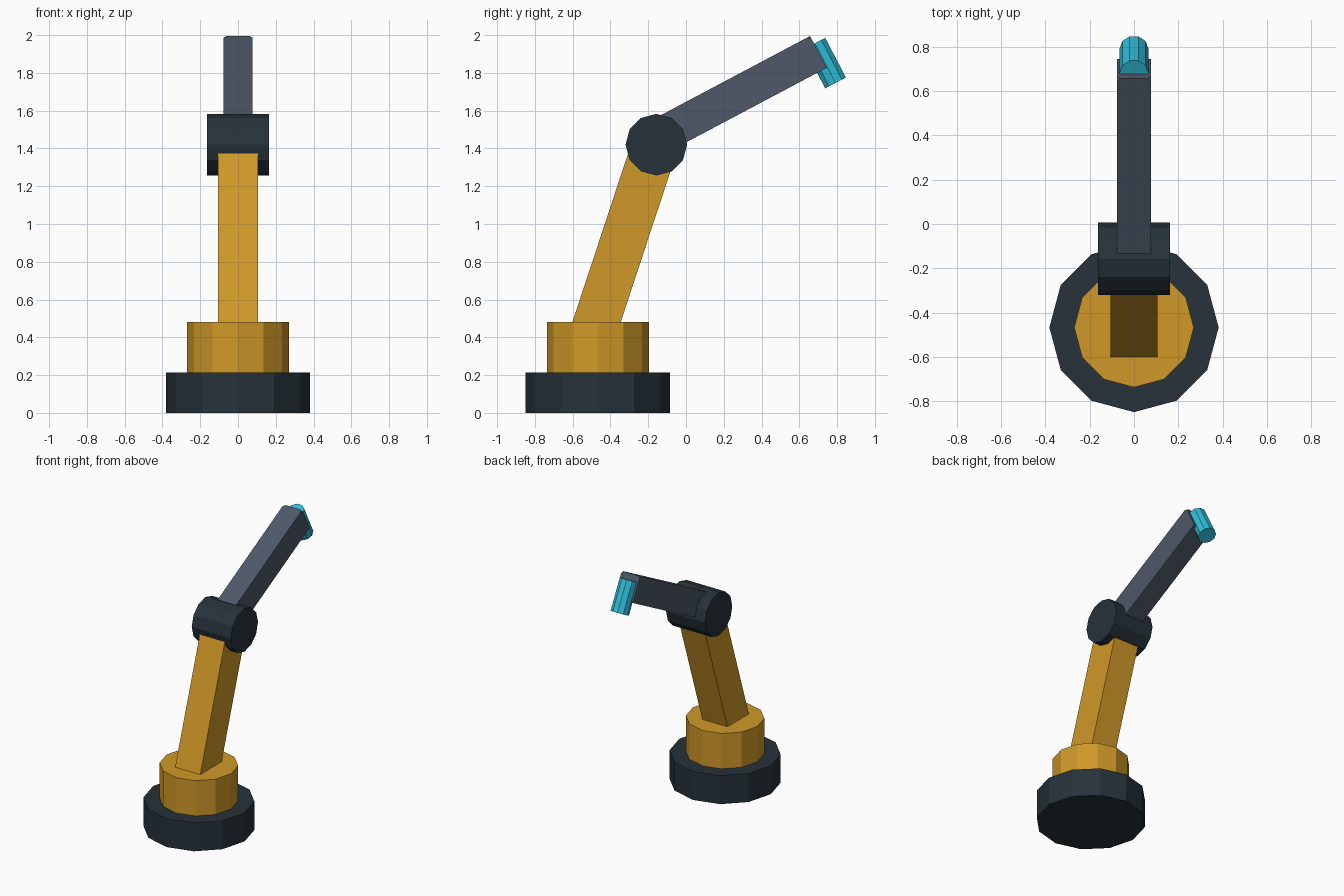
import bpy, bmesh
from math import radians, sin, cos, tau
from mathutils import Matrix, Vector

if "Cube" in bpy.data.objects:
    bpy.data.objects.remove(bpy.data.objects["Cube"], do_unlink=True)


def material(name, rgb):
    linear = [((c / 255 + 0.055) / 1.055) ** 2.4 for c in rgb]
    mat = bpy.data.materials.new(name)
    mat.use_nodes = True
    mat.diffuse_color = (*linear, 1)
    node = next(n for n in mat.node_tree.nodes if n.type == 'BSDF_PRINCIPLED')
    node.inputs["Base Color"].default_value = (*linear, 1)
    return mat


charcoal = material("charcoal", (38, 50, 58))
amber = material("amber", (208, 153, 40))
slate = material("slate", (78, 88, 104))
cyan = material("cyan", (48, 188, 216))


def finish(name, bm, mat, centre, rotation):
    bmesh.ops.recalc_face_normals(bm, faces=bm.faces)
    mesh = bpy.data.meshes.new(name)
    bm.to_mesh(mesh)
    bm.free()
    mesh.materials.append(mat)
    obj = bpy.data.objects.new(name, mesh)
    obj.matrix_world = Matrix.Translation(centre) @ rotation
    bpy.context.collection.objects.link(obj)
    return obj


def prism(name, mat, sides, radius, height, centre, rotation=Matrix()):
    """Flat-sided cylinder along local z, with a corner on local x."""
    bm = bmesh.new()
    ring = [bm.verts.new((radius * cos(tau * i / sides), radius * sin(tau * i / sides), -height / 2))
            for i in range(sides)]
    base = bm.faces.new(ring)
    top = bmesh.ops.extrude_face_region(bm, geom=[base])["geom"]
    bmesh.ops.translate(bm, vec=(0, 0, height), verts=[v for v in top if isinstance(v, bmesh.types.BMVert)])
    return finish(name, bm, mat, centre, rotation)


def beam(name, mat, width, depth, start, end, corner_cut=0):
    """Box whose local z runs from start to end, in the x = 0 plane."""
    start, end = Vector(start), Vector(end)
    axis = (end - start).normalized()
    side = Vector((1, 0, 0))
    rotation = Matrix((side, axis.cross(side), axis)).transposed().to_4x4()
    bm = bmesh.new()
    bmesh.ops.create_cube(bm, size=1)
    bmesh.ops.scale(bm, vec=(width, depth, (end - start).length), verts=bm.verts)
    if corner_cut:
        # trim the two upper corners at the far end
        up = axis.cross(side).z
        tips = [v for v in bm.verts if v.co.z > 0 and v.co.y * up > 0]
        bmesh.ops.bevel(bm, geom=tips, offset=corner_cut, segments=1, affect='VERTICES')
    return finish(name, bm, mat, (start + end) / 2, rotation)


# Pedestal and turret
prism("pedestal", charcoal, 12, 0.382, 0.215, (0, -0.467, 0.1075))
prism("turret", amber, 12, 0.27, 0.267, (0, -0.467, 0.3485))

# Lower arm, elbow drum and forearm
beam("lower_arm", amber, 0.21, 0.243, (0, -0.52, 0.34), (0, -0.175, 1.385))
prism("elbow_joint", charcoal, 12, 0.163, 0.326, (0, -0.157, 1.42), Matrix.Rotation(radians(90), 4, 'Y'))
beam("forearm", slate, 0.155, 0.19, (0, -0.11, 1.481), (0, 0.701, 1.911), 0.017)

# Tool cylinder across the forearm tip
prism("tool_head", cyan, 10, 0.065, 0.237, (0, 0.737, 1.852), Matrix.Rotation(radians(27.5), 4, 'X'))
